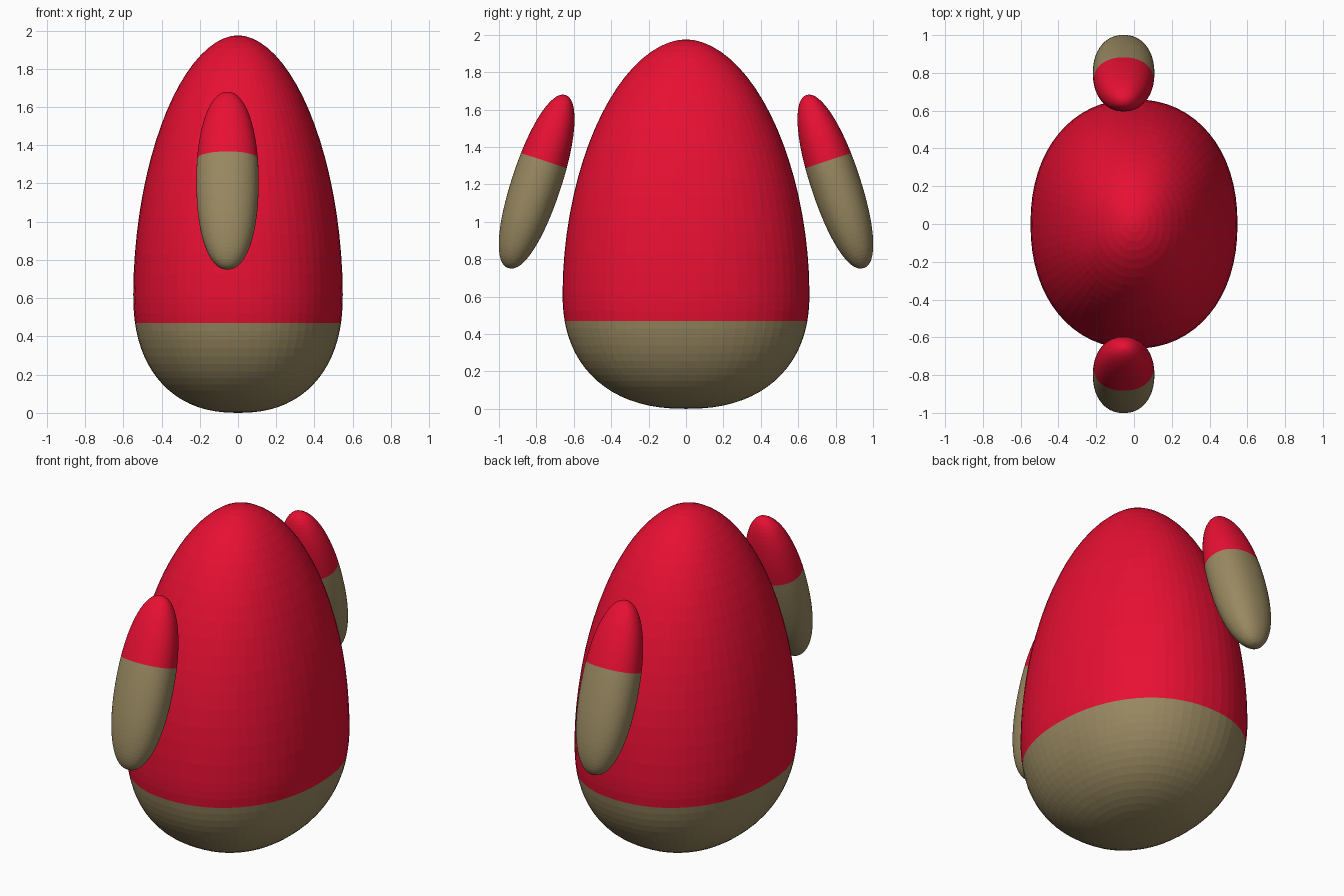
import bpy, bmesh
from math import sin, cos, pi, radians, copysign

if "Cube" in bpy.data.objects:
    bpy.data.objects.remove(bpy.data.objects["Cube"], do_unlink=True)


def material(name, rgb):
    m = bpy.data.materials.new(name)
    m.use_nodes = True
    colour = (*rgb, 1)
    m.diffuse_color = colour
    m.node_tree.nodes["Principled BSDF"].inputs["Base Color"].default_value = colour
    return m


RED = material("crimson", (0.8, 0.005, 0.033))
KHAKI = material("khaki", (0.32, 0.25, 0.12))
SEGMENTS = 64
RINGS = 40


def rounded(angle, power):
    """Point on a unit superellipse."""
    return [copysign(abs(f(angle)) ** (2 / power), f(angle)) for f in (cos, sin)]


def egg(name, rx, ry, up, down, power_up, power_down, split):
    """Egg around its widest ring, khaki below the split height, red above."""
    heights = []
    for i in range(1, RINGS):
        c = cos(pi * i / RINGS)
        heights.append(-down * c if c > 0 else -up * c)
    # Snap the nearest ring to the colour boundary
    nearest = min(range(len(heights)), key=lambda i: abs(heights[i] - split))
    heights[nearest] = split

    bm = bmesh.new()
    rings = []
    for z in heights:
        reach, power = (up, power_up) if z > 0 else (down, power_down)
        r = (1 - abs(z / reach) ** power) ** (1 / power)
        ring = []
        for s in range(SEGMENTS):
            x, y = rounded(2 * pi * s / SEGMENTS, 2.17)
            ring.append(bm.verts.new((rx * r * x, ry * r * y, z)))
        rings.append(ring)
    bottom = bm.verts.new((0, 0, -down))
    top = bm.verts.new((0, 0, up))
    for s in range(SEGMENTS):
        t = (s + 1) % SEGMENTS
        bm.faces.new((bottom, rings[0][t], rings[0][s]))
        bm.faces.new((top, rings[-1][s], rings[-1][t]))
        for a, b in zip(rings, rings[1:]):
            bm.faces.new((a[s], a[t], b[t], b[s]))
    for f in bm.faces:
        f.material_index = int(f.calc_center_median().z > split)
    bmesh.ops.recalc_face_normals(bm, faces=bm.faces)

    mesh = bpy.data.meshes.new(name)
    bm.to_mesh(mesh)
    bm.free()
    mesh.materials.append(KHAKI)
    mesh.materials.append(RED)
    obj = bpy.data.objects.new(name, mesh)
    bpy.context.collection.objects.link(obj)
    return obj


# Body: blunt base, long tapering top
body = egg("body", 0.548, 0.66, 1.355, 0.62, 1.9, 2.3, -0.15)
body.location.z = 0.62

# Floating arms, leaning in toward the body at the top
for name, side in (("front_arm", -1), ("back_arm", 1)):
    arm = egg(name, 0.163, 0.132, 0.487, 0.487, 2.1, 2.2, 0.118)
    arm.location = (-0.055, side * 0.797, 1.215)
    arm.rotation_euler.x = side * radians(18.3)
